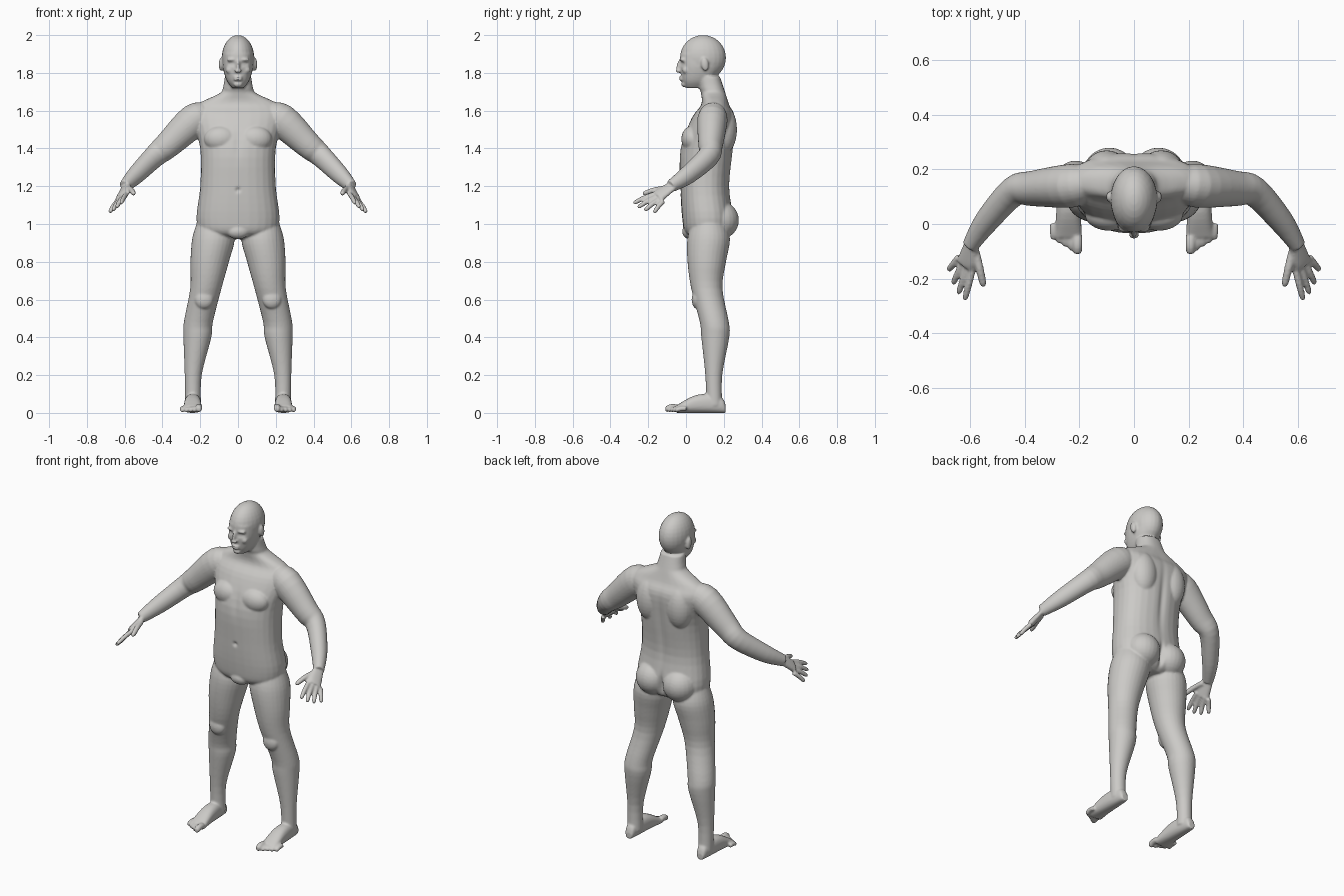
import bpy, bmesh, math
from mathutils import Vector, Matrix

cube = bpy.data.objects.get("Cube")
if cube:
    bpy.data.objects.remove(cube, do_unlink=True)

RIGHTWARD, BACKWARD, UPWARD = Vector((1, 0, 0)), Vector((0, 1, 0)), Vector((0, 0, 1))
SEGMENTS, STEPS = 28, 4
bm = bmesh.new()


def catmull_rom(before, start, end, after, t):
    """One value on a smooth curve between start and end."""
    slope_in, slope_out = (end - before) / 2, (after - start) / 2
    blend = t * t * (3 - 2 * t)
    return (start + (end - start) * blend
            + slope_in * t * (1 - t) ** 2 - slope_out * t * t * (1 - t))


def smooth_rows(rows):
    """Insert curved in-between rows into a loft."""
    last = len(rows) - 1
    result = []
    for i in range(last):
        around = rows[max(i - 1, 0)], rows[i], rows[i + 1], rows[min(i + 2, last)]
        for step in range(STEPS):
            result.append([catmull_rom(*values, step / STEPS) for values in zip(*around)])
    return result + [rows[last]]


def loft(rows, axes=None, power=2, side=1):
    """Closed tube through rows of x, y, z, half width, half depth."""
    rows = smooth_rows(rows)
    centres = [Vector(row[:3]) for row in rows]
    rings = []
    for i, (centre, row) in enumerate(zip(centres, rows)):
        if axes:
            across, through = axes
        else:
            along = centres[min(i + 1, len(rows) - 1)] - centres[max(i - 1, 0)]
            across = along.cross(UPWARD).normalized()
            through = across.cross(along).normalized()
        ring = []
        for k in range(SEGMENTS):
            angle = math.tau * k / SEGMENTS
            c, s = math.cos(angle), math.sin(angle)
            point = (centre
                     + across * row[3] * math.copysign(abs(c) ** (2 / power), c)
                     + through * row[4] * math.copysign(abs(s) ** (2 / power), s))
            point.x *= side
            ring.append(bm.verts.new(point))
        rings.append(ring)
    for lower, upper in zip(rings, rings[1:]):
        for k in range(SEGMENTS):
            n = (k + 1) % SEGMENTS
            bm.faces.new((lower[k], lower[n], upper[n], upper[k]))
    bm.faces.new(rings[0][::-1])
    bm.faces.new(rings[-1])


def stack(rows):
    """Upright loft on the centre line from z, front y, back y, half width."""
    loft([(0, (front + back) / 2, z, width, (back - front) / 2)
          for z, front, back, width in rows], (RIGHTWARD, BACKWARD), 2.3)


def limb(rows, side, axes=None, depth=1, power=2):
    """Loft from x, y, z, radius, with one depth ratio for all rows."""
    loft([(x, y, z, r, r * depth) for x, y, z, r in rows], axes, power, side)


def ball(centre, size, turn=0):
    """Ellipsoid, turned about the sideways axis."""
    matrix = Matrix.Translation(centre) @ Matrix.Rotation(turn, 4, "X") @ Matrix.Diagonal((*size, 1))
    bmesh.ops.create_uvsphere(bm, u_segments=24, v_segments=16, radius=1, matrix=matrix)


def ball_pair(centre, size, turn=0):
    """The same ellipsoid on the left and on the right."""
    for side in (1, -1):
        ball((centre[0] * side, *centre[1:]), size, turn)


def digit(base, tip, radius, side):
    """Slightly arched finger or toe with a rounded tip."""
    middle = base.lerp(tip, 0.5) + UPWARD * radius / 3
    end = base.lerp(tip, 0.9)
    limb([(*base, radius), (*middle, radius), (*end, radius * 0.85), (*tip, radius / 3)], side)


# Torso and neck
stack([(.92, .07, .19, .08), (.95, 0, .23, .19), (1.03, -.02, .25, .22), (1.2, -.03, .23, .2),
       (1.4, -.03, .25, .2), (1.56, .03, .26, .24), (1.63, .08, .23, .22), (1.69, .08, .21, .1),
       (1.72, .07, .2, .08), (1.78, .06, .18, .07)])
ball((0, .02, .96), (.06, .04, .04))

# Skull and jaw
ball((0, .09, 1.88), (.086, .122, .12))
stack([(1.72, 0, .1, .03), (1.76, -.02, .14, .06), (1.83, -.03, .19, .08), (1.9, -.03, .2, .08)])

# Nose, lips and chin
ball((0, -.03, 1.84), (.01, .02, .04), -.3)
ball((0, -.04, 1.81), (.02, .015, .01))
for lip in (1.765, 1.777):
    ball((0, -.026, lip), (.024, .011, .007))
ball((0, -.01, 1.74), (.024, .015, .016))

# Ears, brows and cheeks
ball_pair((.09, .1, 1.845), (.012, .02, .036), .15)
ball_pair((.03, -.016, 1.87), (.03, .016, .01))
ball_pair((.045, 0, 1.815), (.02, .02, .02))

# Chest, shoulder blades, buttocks and kneecaps
ball_pair((.09, .035, 1.45), (.09, .06, .07))
ball_pair((.1, .2, 1.5), (.08, .07, .13))
ball_pair((.09, .18, 1.02), (.1, .1, .1))
ball_pair((.18, .06, .6), (.05, .03, .05))

# Landmarks of the left hand: first and last knuckle and fingertip
first_knuckle, last_knuckle = Vector((.59, -.16, 1.16)), Vector((.64, -.12, 1.12))
first_tip, last_tip = Vector((.62, -.28, 1.11)), Vector((.68, -.17, 1.06))
reach = (first_tip - first_knuckle).normalized()
palm_across = (last_knuckle - first_knuckle).normalized()
palm_through = palm_across.cross(reach).normalized()

for side in (1, -1):
    # Arm
    limb([(.16, .15, 1.57, .06), (.23, .14, 1.55, .08), (.37, .13, 1.42, .065),
          (.44, .12, 1.36, .055), (.54, .01, 1.26, .045), (.6, -.08, 1.2, .03)], side, depth=1.1)

    # Palm, fingers and thumb
    limb([(.59, -.06, 1.21, .03), (.61, -.13, 1.16, .04), (.62, -.15, 1.14, .04)],
         side, (palm_across, palm_through), .45, 2.4)
    for i in range(4):
        t = i / 3
        longer = reach * .07 * t * (1 - t)
        digit(first_knuckle.lerp(last_knuckle, t), first_tip.lerp(last_tip, t) + longer, .013, side)
    digit(Vector((.58, -.1, 1.19)), Vector((.55, -.23, 1.16)), .015, side)

    # Leg
    limb([(.13, .12, 1, .09), (.13, .12, .92, .113), (.15, .11, .8, .102), (.17, .11, .66, .083),
          (.21, .15, .48, .077), (.215, .155, .4, .074), (.237, .147, .2, .045),
          (.238, .15, .04, .042)], side, (RIGHTWARD, BACKWARD))

    # Foot from heel to ball, resting on the ground
    loft([(.24, y, height, width, height) for y, width, height in
          ((.21, .02, .02), (.19, .03, .04), (.12, .04, .05), (.04, .045, .045), (-.05, .05, .02))],
         (RIGHTWARD, UPWARD), 2.4, side)

    # Toes, from the big toe outwards
    for i in range(5):
        radius = .013 if i else .018
        tip = Vector((.207 + i * .022, -.11 + i * .013, radius))
        digit(tip + Vector((0, .06, .01)), tip, radius, side)

# Fuse all parts into one skin
bmesh.ops.recalc_face_normals(bm, faces=bm.faces)
mesh = bpy.data.meshes.new("body")
bm.to_mesh(mesh)
bm.free()
body = bpy.data.objects.new("body", mesh)
bpy.context.collection.objects.link(body)
bpy.context.view_layer.objects.active = body
body.select_set(True)
fuse = body.modifiers.new("fuse", "REMESH")
fuse.mode, fuse.voxel_size = "VOXEL", .006
soften = body.modifiers.new("soften", "SMOOTH")
soften.factor, soften.iterations = .5, 5
for modifier in (fuse.name, soften.name):
    bpy.ops.object.modifier_apply(modifier=modifier)


def dent(centre, size, push):
    """Push the skin forwards or backwards around a mirrored point."""
    for vertex in body.data.vertices:
        x, y, z = vertex.co
        offset = Vector((abs(x), y, z)) - Vector(centre)
        distance = sum((o / s) ** 2 for o, s in zip(offset, size))
        if distance < 6:
            vertex.co.y += push * math.exp(-distance)


# Eye sockets, eyeballs and mouth
dent((.033, -.02, 1.848), (.018, .03, .011), .012)
dent((.033, -.02, 1.847), (.011, .03, .006), -.006)
dent((0, -.03, 1.771), (.024, .02, .003), .004)

# Navel, breastbone, spine and seat cleft
dent((0, -.03, 1.18), (.012, .03, .012), .01)
dent((0, -.03, 1.43), (.02, .06, .08), .006)
dent((0, .25, 1.35), (.02, .06, .2), -.01)
dent((0, .25, 1), (.014, .07, .06), -.025)

# One skin colour
skin = bpy.data.materials.new("pale grey")
skin.use_nodes = True
colour = (.6, .59, .57, 1)
skin.diffuse_color = colour
skin.node_tree.nodes["Principled BSDF"].inputs["Base Color"].default_value = colour
body.data.materials.clear()
body.data.materials.append(skin)
bpy.ops.object.shade_smooth()
